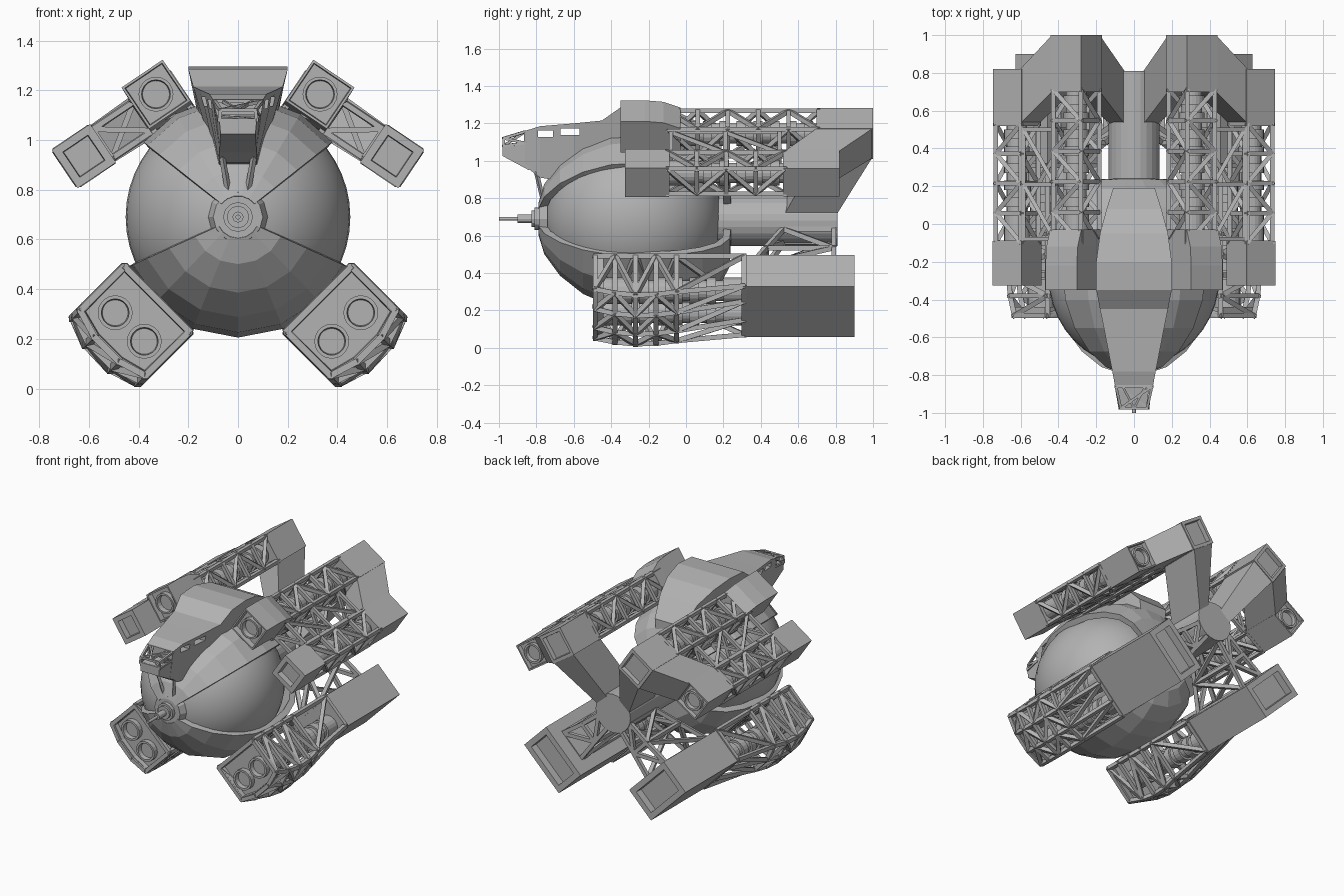
import bpy, bmesh, math
from mathutils import Vector, Matrix

if "Cube" in bpy.data.objects:
    bpy.data.objects.remove(bpy.data.objects["Cube"])

grey = bpy.data.materials.new("hull_grey")
grey.diffuse_color = (0.45, 0.45, 0.45, 1)
grey.use_nodes = True
grey.node_tree.nodes["Principled BSDF"].inputs["Base Color"].default_value = grey.diffuse_color


def finish(name, bm, mirror=False, smooth=False):
    bmesh.ops.recalc_face_normals(bm, faces=bm.faces)
    me = bpy.data.meshes.new(name)
    for f in bm.faces:
        f.smooth = smooth
    bm.to_mesh(me)
    bm.free()
    me.materials.append(grey)
    ob = bpy.data.objects.new(name, me)
    bpy.context.collection.objects.link(ob)
    if mirror:
        m = ob.modifiers.new("mirror", 'MIRROR')
        m.use_clip = False
        m.use_mirror_merge = False
    return ob


def loft(bm, rings):
    """Closed skin through equal-sized rings; returns the two end caps."""
    vs = [[bm.verts.new(p) for p in r] for r in rings]
    n = len(vs[0])
    faces = []
    for a, b in zip(vs, vs[1:]):
        faces += [bm.faces.new((a[i], a[(i + 1) % n], b[(i + 1) % n], b[i])) for i in range(n)]
    caps = [bm.faces.new(vs[0]), bm.faces.new(vs[-1])]
    bmesh.ops.recalc_face_normals(bm, faces=faces + caps)
    return caps


def recess(bm, face, rim, depth):
    bmesh.ops.inset_region(bm, faces=[face], thickness=rim)
    bmesh.ops.inset_region(bm, faces=[face], thickness=0.004, depth=-depth)


def bar(bm, p, q, w=0.024):
    d = q - p
    if d.length < 1e-4:
        return
    rot = d.to_track_quat('Z', 'Y').to_matrix().to_4x4()
    bmesh.ops.create_cube(bm, size=1, matrix=Matrix.Translation((p + q) / 2) @ rot @
                          Matrix.Diagonal((w, w, d.length + w * 0.5, 1)))


def truss(bm, rings, w=0.024):
    """Lattice: frames at each ring, long bars and zigzag diagonals between."""
    n = len(rings[0])
    for k, r in enumerate(rings):
        for i in range(n):
            j = (i + 1) % n
            bar(bm, r[i], r[j], w)
            if k + 1 < len(rings):
                s = rings[k + 1]
                bar(bm, r[i], s[i], w)
                bar(bm, *((r[i], s[j]) if k % 2 else (r[j], s[i])), w)


def tube(bm, x, z, steps, seg=20):
    """Turned part along y from (y, radius) steps."""
    return loft(bm, [[Vector((x + r * math.cos(2 * math.pi * i / seg), y,
                              z + r * math.sin(2 * math.pi * i / seg)))
                      for i in range(seg)] for y, r in steps])


def engine(bm, x, z, y0, y1, r=0.07):
    steps = [(y0, r)]
    y = y0 + 0.2
    while y < y1 - 0.1:
        steps += [(y, r), (y, r * 0.8), (y + 0.04, r * 0.8), (y + 0.04, r)]
        y += 0.09
    caps = tube(bm, x, z, steps + [(y1, r)])
    for c in caps:
        recess(bm, c, 0.014, 0.03)


def section(c, u, v, pts, y):
    return [Vector((c[0] + u[0] * a + v[0] * b, y, c[1] + u[1] * a + v[1] * b)) for a, b in pts]


def square(h):
    return [(-h, -h), (h, -h), (h, h), (-h, h)]


def lin(a, b, n):
    return [a + (b - a) * i / n for i in range(n + 1)]


# inner smooth sphere
ZC = 0.69
bm = bmesh.new()
bmesh.ops.create_uvsphere(bm, u_segments=40, v_segments=24, radius=1,
                          matrix=Matrix.Translation((0, -0.28, ZC)) @ Matrix.Diagonal((0.452, 0.475, 0.452, 1)))
finish("inner_sphere", bm, smooth=True)

# faceted armour shells above and below the side openings
PROFILE = [(-0.77, 0.08), (-0.74, 0.18), (-0.66, 0.29), (-0.54, 0.385), (-0.4, 0.445),
           (-0.22, 0.465), (-0.05, 0.445), (0.08, 0.40), (0.17, 0.335), (0.215, 0.25), (0.22, 0.13)]
for name, a0, a1, n in (("lower_shell", -156, -24, 6), ("upper_shell", 38, 142, 5)):
    bm = bmesh.new()
    grid = [[bm.verts.new((r * math.cos(math.radians(a)), y, ZC + r * math.sin(math.radians(a))))
             for y, r in PROFILE] for a in lin(a0, a1, n)]
    for g, h in zip(grid, grid[1:]):
        for k in range(len(PROFILE) - 1):
            bm.faces.new((g[k], g[k + 1], h[k + 1], h[k]))
    ob = finish(name, bm)
    s = ob.modifiers.new("thickness", 'SOLIDIFY')
    s.thickness, s.offset = 0.04, 0

# nose boss, probe and rear hub
bm = bmesh.new()
tube(bm, 0, ZC, [(-0.74, 0.12), (-0.785, 0.1), (-0.785, 0.06), (-0.81, 0.06), (-0.81, 0.045), (-0.825, 0.045),
                 (-0.825, 0.022), (-0.9, 0.022), (-0.9, 0.01), (-1.0, 0.01)], 12)
finish("nose_probe", bm)
bm = bmesh.new()
tube(bm, 0, 0.68, [(0.1, 0.135), (0.81, 0.135)], 24)
finish("rear_hub", bm)

# dorsal spine: y, top half width, top z, bottom half width, bottom z
SPINE = [(-0.86, 0.10, 1.16, 0.075, 0.97), (-0.78, 0.115, 1.185, 0.075, 0.91), (-0.6, 0.15, 1.2, 0.08, 0.88),
         (-0.45, 0.18, 1.215, 0.09, 0.9), (-0.35, 0.2, 1.285, 0.11, 0.9), (-0.2, 0.2, 1.295, 0.12, 0.9),
         (-0.05, 0.18, 1.265, 0.12, 0.9), (0.08, 0.145, 1.2, 0.11, 0.9), (0.19, 0.11, 1.08, 0.09, 0.9)]


def spine_ring(y, w, zt, b, zb):
    return [Vector(p) for p in ((-b, y, zb), (b, y, zb), (w, y, zt), (-w, y, zt))]


bm = bmesh.new()
loft(bm, [spine_ring(*s) for s in SPINE])
spine = finish("dorsal_spine", bm)
bm = bmesh.new()
for y0, y1, z in ((-0.79, -0.71, 1.145), (-0.67, -0.57, 1.155)):
    bmesh.ops.create_cube(bm, size=1, matrix=Matrix.Translation((0, (y0 + y1) / 2, z)) @
                          Matrix.Diagonal((0.6, y1 - y0, 0.035, 1)))
cutter = finish("window_cutter", bm)
cutter.hide_render = True
cutter.display_type = 'WIRE'
b = spine.modifiers.new("windows", 'BOOLEAN')
b.object, b.operation, b.solver = cutter, 'DIFFERENCE', 'EXACT'

# cockpit: solid sill with glazing bars over it
bm = bmesh.new()
loft(bm, [spine_ring(-0.98, 0.075, 1.08, 0.07, 1.025), spine_ring(-0.84, 0.09, 1.10, 0.075, 0.95)])
finish("cockpit_sill", bm)
bm = bmesh.new()
truss(bm, [spine_ring(-0.975, 0.07, 1.12, 0.075, 1.08), spine_ring(-0.86, 0.095, 1.155, 0.085, 1.095)], 0.014)
for s in (-1, 1):
    bar(bm, Vector((0, -0.975, 1.12)), Vector((0.06 * s, -0.86, 1.155)), 0.012)
finish("cockpit_glazing_bars", bm)
bm = bmesh.new()
bar(bm, Vector((0.065, -0.80, 0.94)), Vector((0.035, -0.76, 0.77)), 0.018)
finish("cockpit_struts", bm, True)

# upper pods: inner pod steps down behind its raised front
U, V = (0.83, -0.56), (0.56, 0.83)
CF, CI, CO = (0.33, 1.184), (0.306, 1.146), (0.62, 0.935)
for name, c, h, y_solid, y_end in (("inner", CI, 0.1, 0.7, 1.0), ("outer", CO, 0.093, 0.52, 0.82)):
    inner = name == "inner"
    bm = bmesh.new()
    if inner:
        steps = [(CF, -0.35), (CF, -0.22), ((0.325, 1.176), -0.12), (CI, -0.03)]
    else:
        steps = [(CO, -0.325), (CO, -0.09)]
    caps = loft(bm, [section(p, U, V, square(h), y) for p, y in steps])
    recess(bm, caps[0], 0.014 if inner else 0.045, 0.04)
    caps = loft(bm, [section(c, U, V, square(h - 0.002), y) for y in (y_solid, y_end)])
    recess(bm, caps[1], 0.03 if inner else 0.014, 0.03)
    finish("upper_%s_pod_ends" % name, bm, True)
    bm = bmesh.new()
    truss(bm, [section(c, U, V, square(h - 0.013), y) for y in lin(-0.1, y_solid + 0.01, 5 if inner else 4)])
    finish("upper_%s_pod_lattice" % name, bm, True)
    bm = bmesh.new()
    engine(bm, c[0], c[1], -0.15, y_end - 0.1 if inner else y_end - 0.005, 0.068)
    if inner:
        recess(bm, tube(bm, CF[0], CF[1], [(-0.345, 0.07), (-0.25, 0.07)])[0], 0.012, 0.04)
    finish("upper_%s_engine" % name, bm, True)


def plate(c, off, h, y0, y1):
    """Rectangle standing across the pod at offset off along U."""
    return [Vector((c[0] + U[0] * off + V[0] * k, y, c[1] + U[1] * off + V[1] * k))
            for y, k in ((y0, -h), (y1, -h), (y1, h), (y0, h))]


# solid link and light lattice between inner and outer upper pods
bm = bmesh.new()
loft(bm, [plate(CI, 0.09, 0.095, 0.7, 1.0), plate(CO, -0.08, 0.088, 0.53, 0.82)])
finish("upper_pod_link", bm, True)
bm = bmesh.new()
for y0, y1 in ((-0.08, 0.21), (0.21, 0.5)):
    truss(bm, [plate(CI, 0.09, 0.07, y0, y1), plate(CO, -0.09, 0.07, y0, y1)], 0.022)
finish("upper_pod_link_lattice", bm, True)

# arms from hub to upper pods
bm = bmesh.new()
loft(bm, [[Vector(p) for p in r] for r in (
    ((0.05, 0.53, 0.785), (0.05, 0.81, 0.785), (0.125, 0.81, 0.72), (0.125, 0.53, 0.72)),
    ((0.18, 0.70, 1.12), (0.18, 0.998, 1.12), (0.33, 0.998, 1.02), (0.33, 0.70, 1.02)))])
finish("hub_arms", bm, True)

# lower pods
T, R = (0.7071, 0.7071), (0.7071, -0.7071)
CL = (0.436, 0.25)


def low(y, a, b):
    pts = [(0.185, -0.155), (0.185, a), (0.07, b), (-0.07, b), (-0.185, a), (-0.185, -0.155)]
    return section(CL, T, R, pts, y)


bm = bmesh.new()
truss(bm, [low(-0.485, 0.095, 0.13), low(-0.38, 0.125, 0.165), low(-0.27, 0.14, 0.18),
           low(-0.16, 0.135, 0.175), low(-0.05, 0.115, 0.155), low(0.31, 0.07, 0.072)], 0.026)
finish("lower_pod_lattice", bm, True)
bm = bmesh.new()
caps = loft(bm, [low(-0.485, 0.095, 0.13), low(-0.44, 0.105, 0.14)])
recess(bm, caps[0], 0.018, 0.03)
box = [(0.19, -0.16), (0.19, 0.08), (-0.19, 0.08), (-0.19, -0.16)]
caps = loft(bm, [section(CL, T, R, box, y) for y in (0.3, 0.9)])
recess(bm, caps[1], 0.055, 0.05)
finish("lower_pod_body", bm, True)
bm = bmesh.new()
for x, z in ((0.494, 0.305), (0.377, 0.19)):
    engine(bm, x, z, -0.49, 0.35)
finish("lower_engines", bm, True)

# lattice struts from hub to lower pods
bm = bmesh.new()
ends = []
for c, h, y0, y1 in (((0.085, 0.60), 0.05, 0.52, 0.79), ((0.2, 0.485), 0.07, 0.43, 0.79),
                     ((0.33, 0.36), 0.1, 0.34, 0.79)):
    ends.append([Vector((c[0] + s * 0.7071 * h, y, c[1] + s * 0.7071 * h))
                 for y, s in ((y0, -1), (y1, -1), (y1, 1), (y0, 1))])
truss(bm, ends, 0.026)
finish("lower_pod_struts", bm, True)
